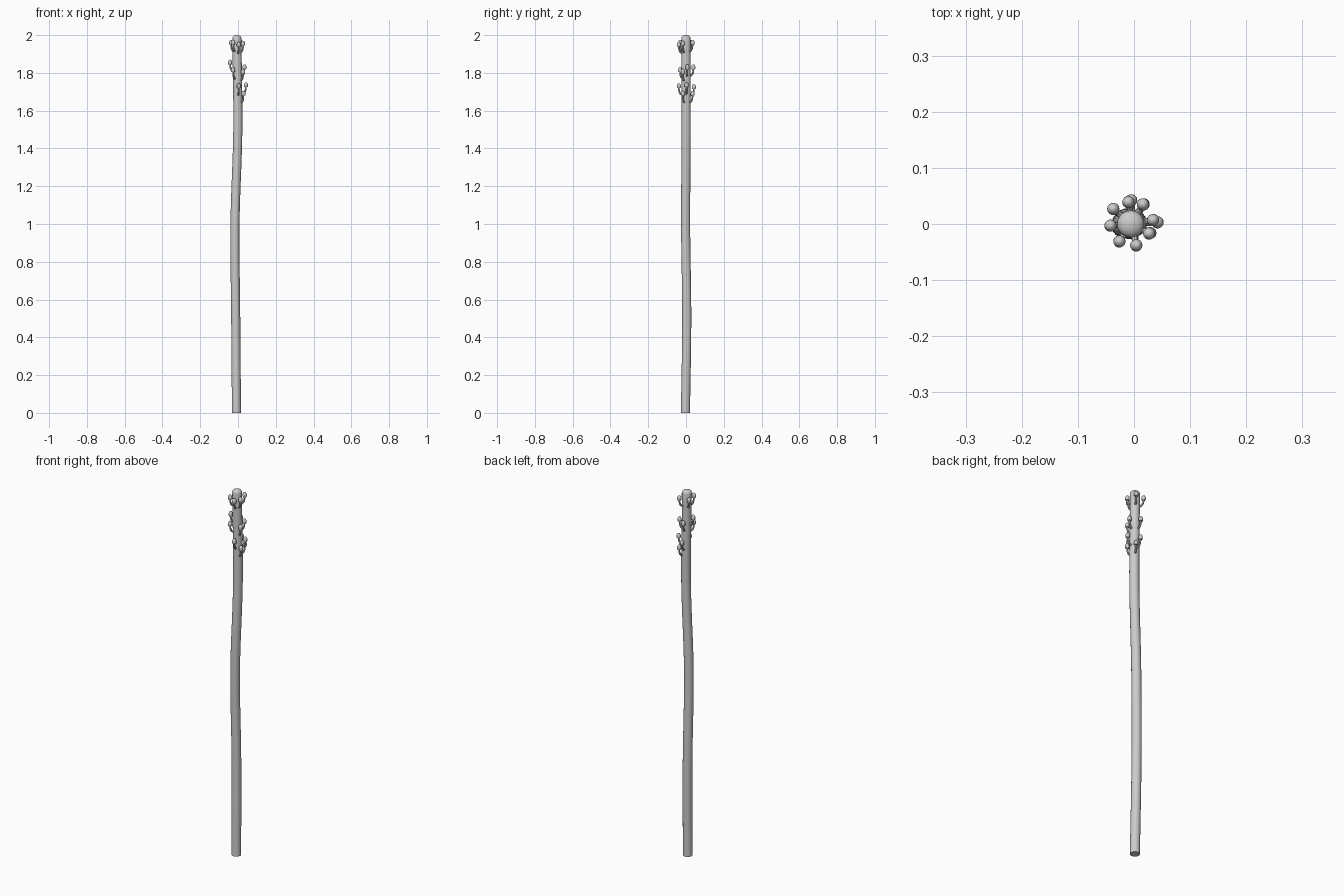
import bpy, bmesh, math
from mathutils import Vector

if "Cube" in bpy.data.objects:
    bpy.data.objects.remove(bpy.data.objects["Cube"])

def finish(name, bm):
    bmesh.ops.recalc_face_normals(bm, faces=bm.faces)
    me = bpy.data.meshes.new(name)
    bm.to_mesh(me)
    bm.free()
    ob = bpy.data.objects.new(name, me)
    bpy.context.collection.objects.link(ob)
    bpy.ops.object.select_all(action='DESELECT')
    ob.select_set(True)
    bpy.context.view_layer.objects.active = ob
    bpy.ops.object.shade_smooth_by_angle(angle=math.radians(40))
    return ob

def loft(bm, rings, n):
    """Skin horizontal rings given as (centre, radius)."""
    loops = []
    for c, r in rings:
        loops.append([bm.verts.new((c[0] + r * math.cos(2 * math.pi * i / n),
                                    c[1] + r * math.sin(2 * math.pi * i / n), c[2]))
                      for i in range(n)])
    for a, b in zip(loops, loops[1:]):
        for i in range(n):
            j = (i + 1) % n
            bm.faces.new((a[i], a[j], b[j], b[i]))
    bm.faces.new(loops[0][::-1])
    bm.faces.new(loops[-1])

# Crooked pole centreline: x, y, z
PATH = [(-.008, -.003, 0), (-.012, .004, .5), (-.016, -.002, 1.0),
        (-.001, .001, 1.5), (-.006, 0, 1.985)]

def centre(z):
    k = max(0, min(len(PATH) - 2, sum(p[2] <= z for p in PATH) - 1))
    a, b = Vector(PATH[k]), Vector(PATH[k + 1])
    d = b.z - a.z
    m = [(Vector(PATH[min(i + 1, 4)]) - Vector(PATH[max(i - 1, 0)])) /
         (PATH[min(i + 1, 4)][2] - PATH[max(i - 1, 0)][2]) * d for i in (k, k + 1)]
    t = (z - a.z) / d
    p = (a * (2*t**3 - 3*t**2 + 1) + m[0] * (t**3 - 2*t**2 + t)
         + b * (3*t**2 - 2*t**3) + m[1] * (t**3 - t**2))
    return (p.x, p.y, z)

# Pole with a slightly domed top
R = .024
bm = bmesh.new()
rings = [(centre(1.985 * i / 32), R) for i in range(33)]
top = Vector(rings[-1][0])
rings += [(top + Vector((0, 0, .015 * math.sin(a))), R * math.cos(a))
          for a in (.4, .8, 1.2, 1.5)]
loft(bm, rings, 24)
finish("pole", bm)

# Small mushroom-shaped buds: curved stalk rising from the pole, domed cap
def bud(x, y, ztop):
    bm = bmesh.new()
    tip = Vector((x, y, ztop - .022))
    base = Vector(centre(ztop - .06))
    out = Vector((x - base.x, y - base.y, 0)).normalized()
    p0 = base + out * (R - .004)
    p1 = Vector((x, y, p0.z + .002))
    pts = [p0 * (1 - t)**2 + p1 * 2 * t * (1 - t) + tip * t * t
           for t in (i / 6 for i in range(7))]
    side = Vector((-out.y, out.x, 0))
    loops = []
    for i, p in enumerate(pts):
        tan = (pts[min(i + 1, 6)] - pts[max(i - 1, 0)]).normalized()
        up = tan.cross(side)
        r = .006 - .002 * i / 6
        loops.append([bm.verts.new(p + (side * math.cos(a) + up * math.sin(a)) * r)
                      for a in (2 * math.pi * j / 8 for j in range(8))])
    for a, b in zip(loops, loops[1:]):
        for i in range(8):
            j = (i + 1) % 8
            bm.faces.new((a[i], a[j], b[j], b[i]))
    bm.faces.new(loops[0])
    bm.faces.new(loops[-1])
    prof = [(.004, -.003), (.009, -.004), (.011, .001), (.0108, .008),
            (.0092, .015), (.006, .020), (.002, .022)]
    loft(bm, [((x, y, tip.z + h), r) for r, h in prof], 14)
    finish("bud", bm)

for b in [(-.037, .027, 1.975), (.004, -.038, 1.965), (.027, -.017, 1.97),
          (.016, .035, 1.975), (-.026, -.031, 1.975),
          (-.042, -.003, 1.87), (-.026, -.031, 1.83), (.034, .007, 1.845),
          (-.01, .039, 1.845), (.027, -.017, 1.82),
          (.042, .003, 1.75), (.004, -.038, 1.745),
          (.029, -.016, 1.705), (.017, .035, 1.705), (-.005, .042, 1.74)]:
    bud(*b)
